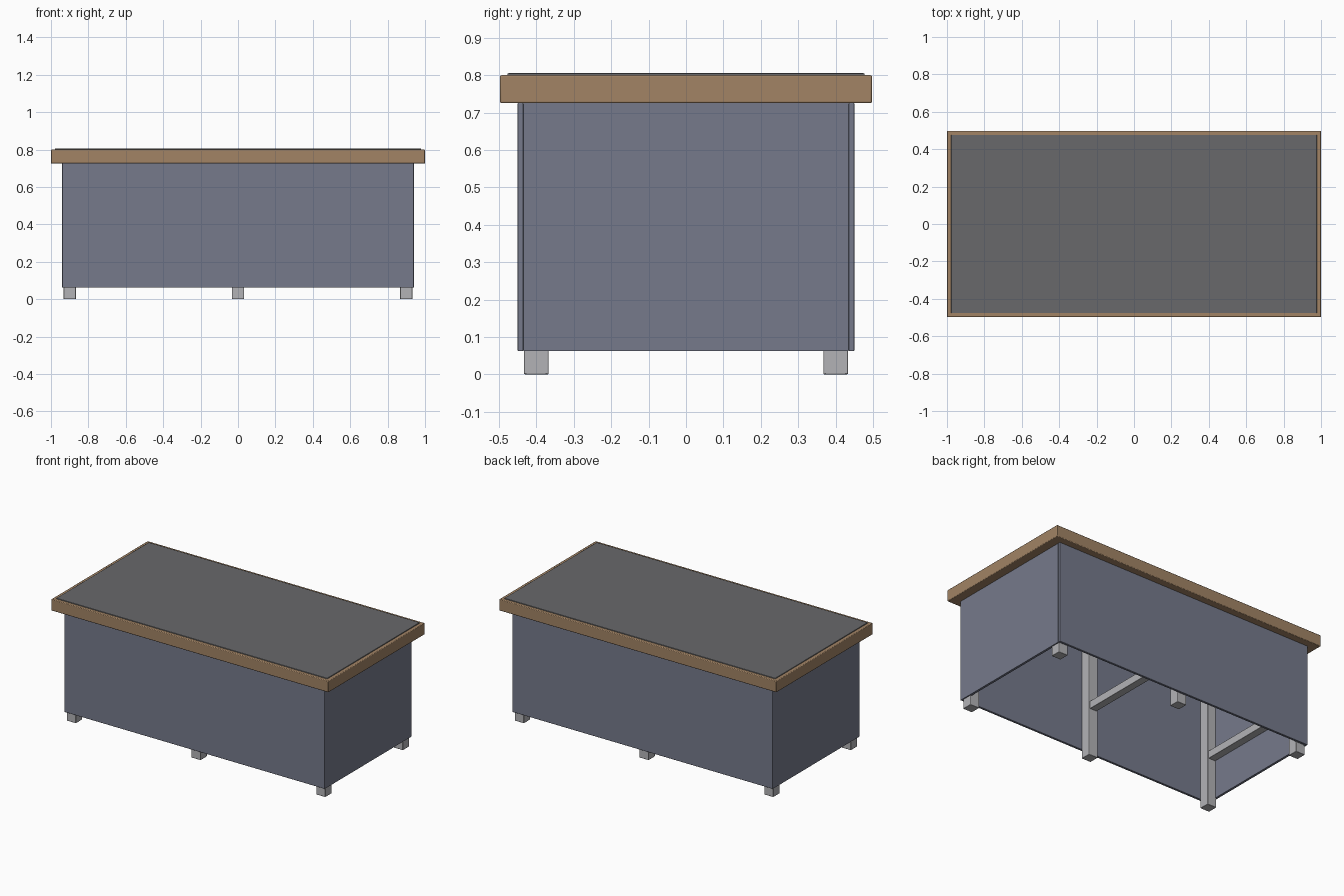
import bpy

if "Cube" in bpy.data.objects:
    bpy.data.objects.remove(bpy.data.objects["Cube"])


def material(name, rgb):
    m = bpy.data.materials.new(name)
    m.diffuse_color = (*rgb, 1)
    m.use_nodes = True
    m.node_tree.nodes["Principled BSDF"].inputs["Base Color"].default_value = m.diffuse_color
    return m


wood = material("wood", (0.36, 0.23, 0.13))
panel_paint = material("panel_paint", (0.18, 0.195, 0.26))
dark_mat = material("dark_mat", (0.14, 0.14, 0.145))
metal = material("metal", (0.45, 0.45, 0.47))


def box(name, lo, hi, mat, bevel=0.0):
    """Box spanning two opposite corners, with optional softened edges."""
    bpy.ops.mesh.primitive_cube_add(
        size=1, location=[(a + b) / 2 for a, b in zip(lo, hi)])
    ob = bpy.context.object
    ob.name = name
    ob.scale = [b - a for a, b in zip(lo, hi)]
    bpy.ops.object.transform_apply(location=False, rotation=False, scale=True)
    ob.data.materials.append(mat)
    if bevel:
        mod = ob.modifiers.new("edge_bevel", "BEVEL")
        mod.width = bevel
        mod.segments = 2
        bpy.ops.object.shade_smooth_by_angle()
    return ob


# Table top with thin work surface
box("table_top", (-1, -0.497, 0.725), (1, 0.497, 0.8), wood, 0.004)
box("work_surface", (-0.978, -0.477, 0.795), (0.978, 0.477, 0.805), dark_mat, 0.002)

# Skirt panels on all four sides, open underneath
PX, PY, T, Z0, Z1 = 0.94, 0.45, 0.015, 0.062, 0.726
for side, s in (("front", -1), ("back", 1)):
    y0, y1 = sorted((s * PY, s * (PY - T)))
    box(side + "_panel", (-PX, y0, Z0), (PX, y1, Z1), panel_paint, 0.002)
for side, s in (("left", -1), ("right", 1)):
    x0, x1 = sorted((s * PX, s * (PX - T)))
    box(side + "_panel", (x0, -PY + T, Z0), (x1, PY - T, Z1), panel_paint)

# Three leg frames, each with two legs and a crossbar
L, LY, B = 0.033, 0.4, 0.025
for side, x in (("left", -0.9), ("middle", 0), ("right", 0.9)):
    for end, y in (("front", -LY), ("back", LY)):
        box(f"{side}_{end}_leg", (x - L, y - L, 0), (x + L, y + L, Z1), metal, 0.003)
    box(side + "_crossbar", (x - B, -LY + L - 0.005, 0.31),
        (x + B, LY - L + 0.005, 0.36), metal, 0.002)
